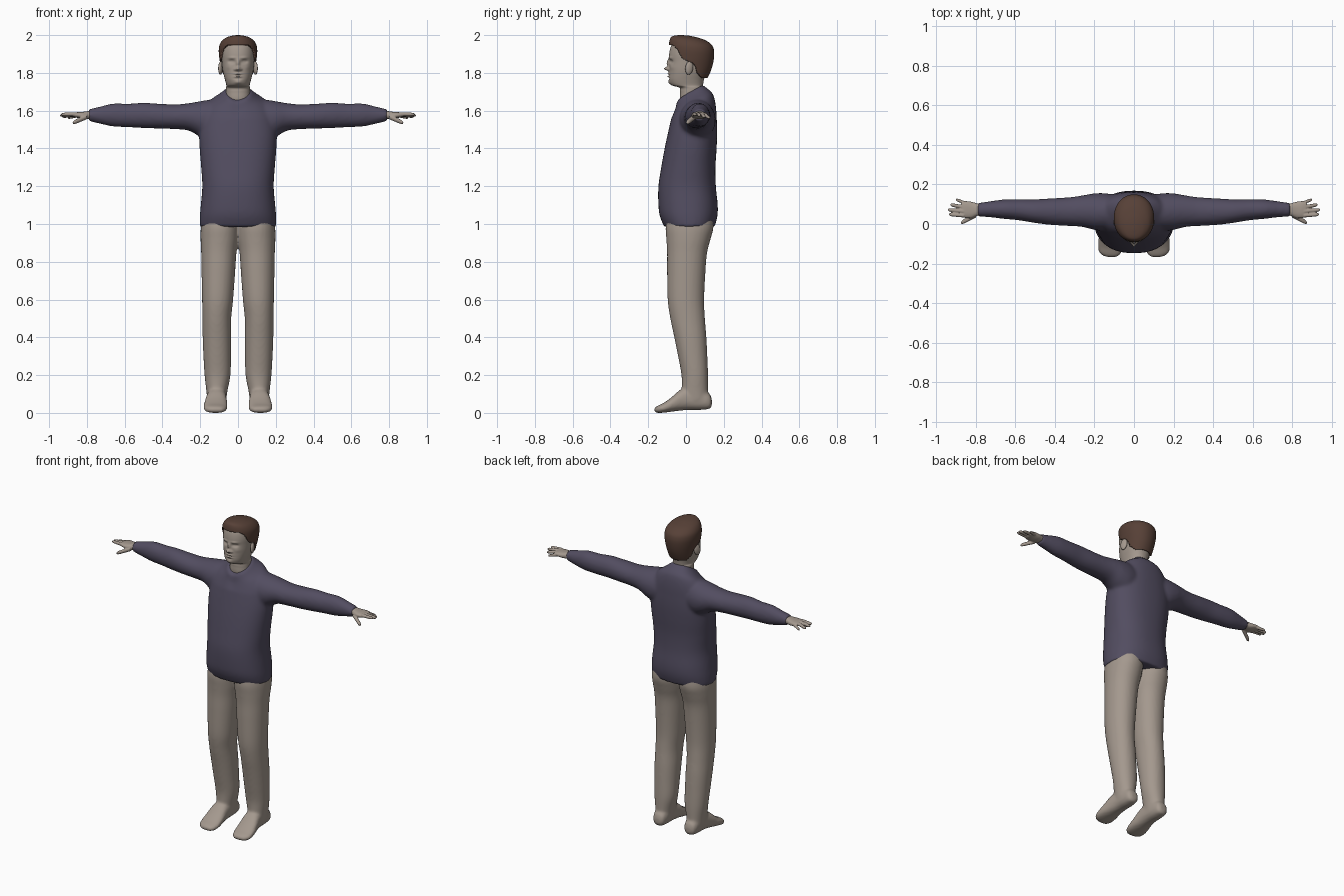
import bpy, bmesh, math
from mathutils import Vector, Matrix


def material(name, color):
    m = bpy.data.materials.new(name)
    m.diffuse_color = (*color, 1)
    return m


SKIN = material("warm_beige", (0.37, 0.315, 0.27))
KNIT = material("dark_violet_grey", (0.085, 0.074, 0.118))
HAIR = material("dark_brown", (0.095, 0.052, 0.038))


def spline(rows, steps):
    """Smoothly resample section rows."""
    out = []
    for i in range(len(rows) - 1):
        p0, p1 = rows[max(i - 1, 0)], rows[i]
        p2, p3 = rows[i + 1], rows[min(i + 2, len(rows) - 1)]
        for s in range(steps):
            t = s / steps
            out.append([0.5 * (2 * b + (c - a) * t + (2 * a - 5 * b + 4 * c - d) * t * t
                               + (3 * b - a - 3 * c + d) * t ** 3)
                        for a, b, c, d in zip(p0, p1, p2, p3)])
    return out + [list(rows[-1])]


def loft(bm, axis, rows, steps=5, n=40, power=2.2, sx=1, warp=None):
    """Closed loft; rows are (t, a_min, a_max, b_min, b_max) along an axis."""
    rings = []
    for t, a0, a1, b0, b1 in spline(rows, steps):
        ring = []
        for k in range(n):
            c, s = math.cos(2 * math.pi * k / n), math.sin(2 * math.pi * k / n)
            c = math.copysign(abs(c) ** (2 / power), c)
            s = math.copysign(abs(s) ** (2 / power), s)
            a, b = (a0 + a1) / 2 + c * (a1 - a0) / 2, (b0 + b1) / 2 + s * (b1 - b0) / 2
            co = Vector({"x": (t, a, b), "y": (a, t, b), "z": (a, b, t)}[axis])
            co.x *= sx
            ring.append(bm.verts.new(warp(co) if warp else co))
        rings.append(ring)
    for r, q in zip(rings, rings[1:]):
        for k in range(n):
            bm.faces.new((r[k], r[(k + 1) % n], q[(k + 1) % n], q[k]))
    bm.faces.new(rings[0])
    bm.faces.new(rings[-1])


def finish(bm, name, mat, voxel=0, smooth=0):
    """Turn the mesh into an object, optionally fusing overlapping pieces."""
    bmesh.ops.recalc_face_normals(bm, faces=bm.faces)
    me = bpy.data.meshes.new(name)
    bm.to_mesh(me)
    bm.free()
    me.materials.append(mat)
    for p in me.polygons:
        p.use_smooth = True
    ob = bpy.data.objects.new(name, me)
    bpy.context.collection.objects.link(ob)
    if voxel:
        r = ob.modifiers.new("fuse", "REMESH")
        r.mode, r.voxel_size, r.use_smooth_shade = "VOXEL", voxel, True
        s = ob.modifiers.new("soften", "SMOOTH")
        s.factor, s.iterations = 0.5, smooth
    return ob


# Sweater: torso with a sloping V collar, plus two sleeves
def collar(co):
    f = max(0, min(1, (co.z - 1.56) / 0.13))
    co.z += f * 0.55 * (co.y - 0.02)
    if co.y < 0.02:
        co.z -= f * 0.025 * math.exp(-(co.x / 0.025) ** 2)
    return co


bm = bmesh.new()
torso = [(z, -w, w, f, b) for z, w, f, b in (
    (0.985, .202, -.115, .152), (1.04, .202, -.138, .166), (1.1, .197, -.146, .168),
    (1.2, .189, -.146, .158), (1.3, .195, -.131, .156), (1.4, .203, -.113, .162),
    (1.48, .205, -.096, .165), (1.55, .195, -.08, .163), (1.6, .178, -.068, .158),
    (1.64, .147, -.058, .145), (1.665, .108, -.054, .122), (1.685, .083, -.052, .1),
    (1.7, .07, -.05, .09))]
loft(bm, "z", torso, 6, 64, 2.3, warp=collar)
sleeve = [(.06, -.03, .14, 1.46, 1.65), (.14, -.035, .155, 1.44, 1.658),
          (.2, -.03, .155, 1.462, 1.65), (.26, -.015, .145, 1.494, 1.64),
          (.33, -.01, .135, 1.502, 1.633), (.42, -.005, .13, 1.505, 1.637),
          (.5, .005, .125, 1.508, 1.642), (.58, .018, .126, 1.512, 1.637),
          (.66, .026, .124, 1.516, 1.638), (.73, .034, .115, 1.53, 1.622),
          (.79, .038, .107, 1.545, 1.608)]
for s in (1, -1):
    loft(bm, "x", sleeve, 6, 40, 2, s)
finish(bm, "sweater", KNIT, 0.0095, 8)

# Trousers and feet
bm = bmesh.new()
leg = [(1.04, -.005, .188, -.1, .14), (.98, -.006, .197, -.108, .145),
       (.92, -.002, .198, -.104, .13), (.85, .008, .195, -.1, .112),
       (.75, .015, .193, -.1, .103), (.6, .026, .19, -.097, .096),
       (.5, .036, .188, -.083, .1), (.4, .036, .187, -.062, .108),
       (.3, .037, .183, -.042, .113), (.2, .04, .177, -.024, .117),
       (.12, .055, .168, -.022, .117), (.07, .062, .163, -.02, .118)]
foot = [(.137, .095, .125, .04, .07), (.125, .075, .148, .022, .1),
        (.08, .065, .158, .016, .13), (.02, .062, .162, .016, .135),
        (-.03, .06, .17, .012, .122), (-.08, .056, .18, .006, .08),
        (-.12, .057, .182, .001, .052), (-.15, .066, .172, 0, .038),
        (-.168, .085, .14, .006, .026)]
for s in (1, -1):
    loft(bm, "z", leg, 6, 40, 2.1, s)
    loft(bm, "y", foot, 5, 32, 2.4, s)
finish(bm, "trousers_and_feet", SKIN, 0.0085, 5)

# Hands: palm, four fingers and a thumb on each side
palm = [(.75, .045, .1, 1.556, 1.598), (.79, .042, .104, 1.556, 1.598),
        (.82, .03, .112, 1.556, 1.594), (.85, .03, .116, 1.562, 1.592),
        (.872, .036, .112, 1.566, 1.588)]
digits = [((.85, .105, 1.573), (.902, .124, 1.562), .0085),
          ((.86, .085, 1.579), (.93, .098, 1.568), .0095),
          ((.86, .064, 1.581), (.942, .072, 1.575), .01),
          ((.86, .043, 1.581), (.936, .048, 1.58), .0095),
          ((.8, .045, 1.568), (.875, .006, 1.535), .0125)]
for s, side in ((1, "left"), (-1, "right")):
    bm = bmesh.new()
    loft(bm, "x", palm, 4, 24, 2.4, s)
    for p, q, r in digits:
        p, q = Vector(p), Vector(q)
        rows = []
        for t, k in ((0, 1.1), (.3, 1.05), (.6, 1), (.85, .9), (.97, .6), (1, .25)):
            c = p.lerp(q, t)
            rows.append((c.x, c.y - r * k, c.y + r * k, c.z - r * k, c.z + r * k))
        loft(bm, "x", rows, 3, 16, 2, s)
    finish(bm, side + "_hand", SKIN, 0.0035, 3)

# Head and neck, with facial relief as soft bumps (x, z, width, height, depth)
RELIEF = [(0, 1.853, .009, .02, -.013), (0, 1.822, .012, .010, -.026),
          (.016, 1.818, .007, .006, -.007), (.034, 1.860, .016, .009, .013),
          (.034, 1.860, .009, .005, -.005), (.032, 1.880, .02, .006, -.005),
          (.05, 1.83, .016, .014, -.003), (0, 1.795, .018, .004, -.007),
          (0, 1.788, .024, .002, .004), (0, 1.781, .016, .004, -.007),
          (0, 1.77, .02, .005, .004), (0, 1.75, .018, .010, -.006)]


def face(co):
    if co.y < 0:
        k = min(1, -co.y / 0.04)
        for x, z, w, h, d in RELIEF:
            co.y += k * d * math.exp(-((abs(co.x) - x) / w) ** 2 - ((co.z - z) / h) ** 2)
    return co


bm = bmesh.new()
head = [(z, -w, w, f, b) for z, w, f, b in (
    (1.6, .066, -.02, .09), (1.66, .064, -.032, .086), (1.7, .063, -.032, .086),
    (1.722, .063, -.036, .088), (1.735, .062, -.076, .09), (1.76, .068, -.09, .094),
    (1.79, .076, -.091, .102), (1.82, .082, -.09, .112), (1.86, .086, -.089, .125),
    (1.9, .088, -.089, .13), (1.94, .083, -.08, .12), (1.965, .066, -.062, .085),
    (1.982, .03, -.04, .03))]
loft(bm, "z", head, 9, 128, 2.2, warp=face)
for s in (1, -1):
    ear = Matrix.Translation((s * .092, .017, 1.826)) @ Matrix.Rotation(s * .35, 4, "Z") \
        @ Matrix.Rotation(-.15, 4, "X") @ Matrix.Diagonal((.011, .022, .036, 1))
    bmesh.ops.create_uvsphere(bm, u_segments=20, v_segments=14, radius=1, matrix=ear)
finish(bm, "head_and_neck", SKIN)

# Hair: swept cap trimmed along the hairline
LINE = [(-.2, 1.95), (-.07, 1.948), (-.045, 1.925), (-.02, 1.875), (.015, 1.862),
        (.045, 1.845), (.06, 1.8), (.085, 1.772), (.3, 1.765)]


def hairline(y):
    for (y0, z0), (y1, z1) in zip(LINE, LINE[1:]):
        if y <= y1:
            return z0 + (z1 - z0) * (y - y0) / (y1 - y0)


bm = bmesh.new()
cap = [(z, -w, w, f, b) for z, w, f, b in (
    (1.75, .076, -.08, .098), (1.78, .083, -.085, .118), (1.83, .091, -.09, .138),
    (1.88, .099, -.09, .148), (1.92, .102, -.09, .148), (1.95, .097, -.09, .135),
    (1.975, .08, -.086, .098), (1.99, .055, -.078, .05), (1.997, .03, -.062, .015),
    (2.0, .006, -.035, -.02))]
loft(bm, "z", cap, 10, 128, 2.1)
bmesh.ops.delete(bm, geom=[f for f in bm.faces
                           if f.calc_center_median().z < hairline(f.calc_center_median().y)],
                 context="FACES")
hair = finish(bm, "hair", HAIR)
shell = hair.modifiers.new("thickness", "SOLIDIFY")
shell.thickness, shell.offset = 0.012, -1
